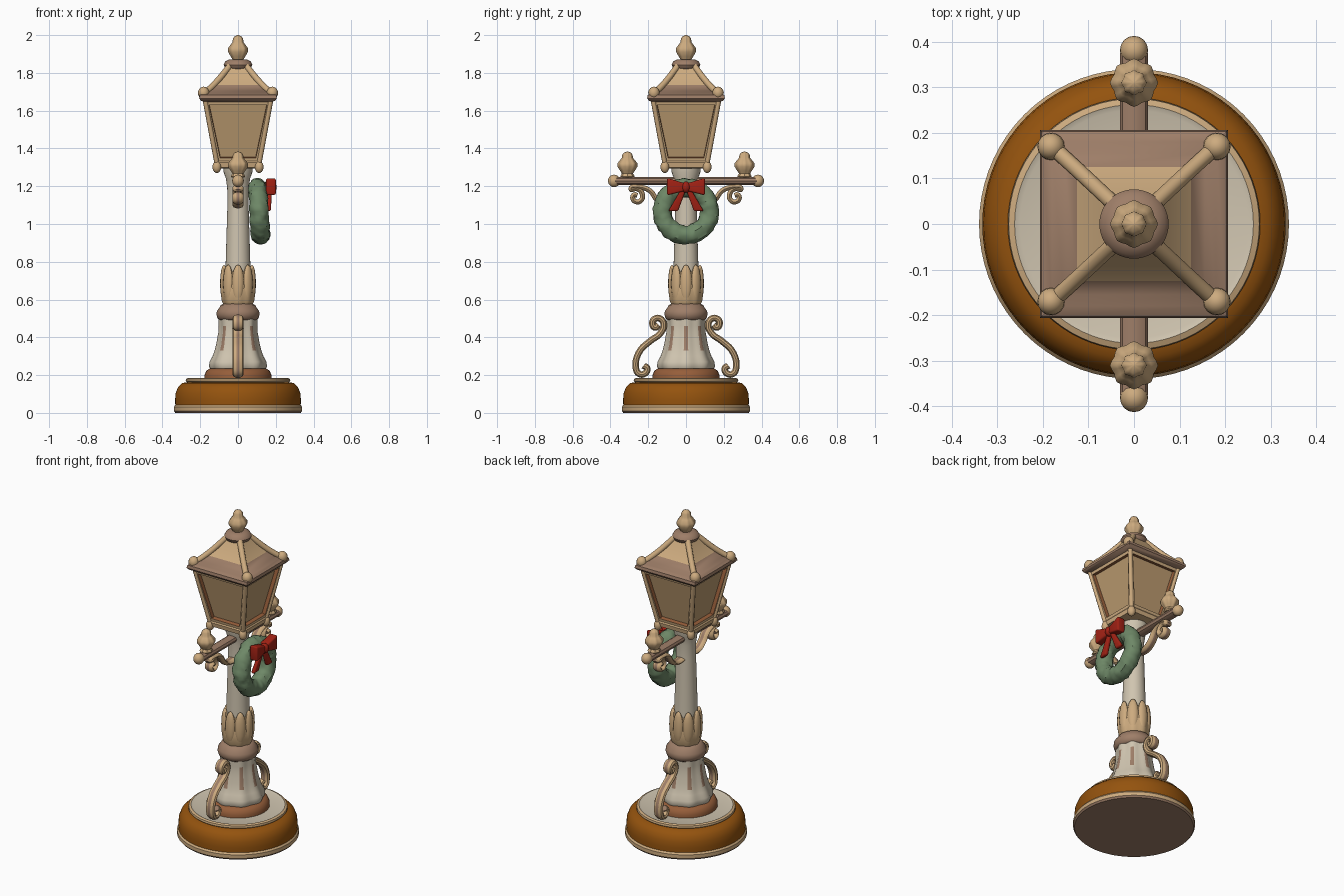
import bpy, bmesh, math
from mathutils import Vector, Matrix, noise

if "Cube" in bpy.data.objects:
    bpy.data.objects.remove(bpy.data.objects["Cube"])

# Colours (sRGB bytes to linear)
def mat(name, *rgb):
    m = bpy.data.materials.new(name)
    m.diffuse_color = [((c / 255 + 0.055) / 1.055) ** 2.4 for c in rgb] + [1]
    m.use_nodes = True
    m.node_tree.nodes["Principled BSDF"].inputs["Base Color"].default_value = m.diffuse_color
    return m

TAN = mat("tan", 205, 171, 127)
CREAM = mat("cream", 208, 197, 176)
TAUPE = mat("taupe", 158, 126, 104)
BROWN = mat("amber_brown", 148, 83, 14)
RUST = mat("rust_brown", 150, 94, 58)
GLASS = mat("glass_tan", 188, 155, 112)
GREEN = mat("wreath_green", 110, 136, 103)
RED = mat("ribbon_red", 160, 33, 20)


def finish(name, bm, mats):
    bmesh.ops.recalc_face_normals(bm, faces=bm.faces)
    me = bpy.data.meshes.new(name)
    bm.to_mesh(me)
    bm.free()
    for m in mats:
        me.materials.append(m)
    ob = bpy.data.objects.new(name, me)
    bpy.context.collection.objects.link(ob)
    return ob


def lathe(name, prof, mats, segs=48, lobes=0, amp=0, loc=(0, 0, 0), turn=0, rule=None):
    """Spin (r, z[, material]) points; closes both ends; optional lobed section."""
    bm = bmesh.new()
    rings = []
    for p in prof:
        ring = []
        for i in range(segs):
            a = 2 * math.pi * i / segs + turn
            r = p[0] * (1 + amp * math.cos(lobes * a))
            ring.append(bm.verts.new((r * math.cos(a), r * math.sin(a), p[1])))
        rings.append(ring)
    for k in range(len(rings) - 1):
        for i in range(segs):
            j = (i + 1) % segs
            f = bm.faces.new((rings[k][i], rings[k][j], rings[k + 1][j], rings[k + 1][i]))
            f.material_index = prof[k][2] if len(prof[k]) > 2 else 0
            if rule:
                rule(f)
    for k in (0, -1):
        f = bm.faces.new(rings[k])
        f.material_index = prof[k][2] if len(prof[k]) > 2 else 0
    bmesh.ops.translate(bm, verts=bm.verts, vec=loc)
    return finish(name, bm, mats)


def ball(name, loc, size, m, rot=None, segs=16):
    bm = bmesh.new()
    bmesh.ops.create_uvsphere(bm, u_segments=segs, v_segments=segs // 2 + 2, radius=1)
    M = Matrix.Translation(loc) @ (rot or Matrix()) @ Matrix.Diagonal((*size, 1))
    bmesh.ops.transform(bm, matrix=M, verts=bm.verts)
    return finish(name, bm, [m])


def tube(name, pts, radius, mats, widen=1):
    """Smooth rod through the points; edge faces take the second material."""
    cu = bpy.data.curves.new(name, 'CURVE')
    cu.dimensions = '3D'
    cu.bevel_depth, cu.bevel_resolution = radius, 3
    cu.resolution_u, cu.use_fill_caps = 6, True
    sp = cu.splines.new('BEZIER')
    sp.bezier_points.add(len(pts) - 1)
    for b, p in zip(sp.bezier_points, pts):
        b.co = p
        b.handle_left_type = b.handle_right_type = 'AUTO'
    ob = bpy.data.objects.new(name, cu)
    bpy.context.collection.objects.link(ob)
    bpy.context.view_layer.update()
    me = bpy.data.meshes.new_from_object(ob.evaluated_get(bpy.context.evaluated_depsgraph_get()))
    bpy.data.objects.remove(ob)
    me.materials.clear()
    for m in mats:
        me.materials.append(m)
    for f in me.polygons:
        f.material_index = int(len(mats) > 1 and abs(f.normal.x) < 0.55)
    for v in me.vertices:
        v.co.x *= widen
    ob = bpy.data.objects.new(name, me)
    bpy.context.collection.objects.link(ob)
    return ob


# Round base, bands coloured along the profile
lathe("base", [(0.332, 0, 3), (0.34, 0.01), (0.34, 0.032), (0.332, 0.042, 1), (0.333, 0.07, 1),
               (0.33, 0.105, 1), (0.318, 0.135, 1), (0.295, 0.158, 1), (0.27, 0.162), (0.277, 0.168),
               (0.275, 0.18), (0.262, 0.185, 2), (0.25, 0.18, 2), (0.1, 0.185, 2)],
      [TAN, BROWN, CREAM, TAUPE], 72)
lathe("plinth_ring", [(0.177, 0.18), (0.177, 0.2), (0.168, 0.222), (0.15, 0.235)], [RUST])

# Fluted bell with sunken slots
def slot(f):
    c = f.calc_center_median()
    a = (math.degrees(math.atan2(c.y, c.x)) + 22.5) % 45 - 22.5
    if abs(a) < 8 and 0.33 < c.z < 0.46:
        f.material_index = 1

lathe("bell", [(0.14, 0.23), (0.148, 0.245), (0.146, 0.27), (0.13, 0.3), (0.12, 0.33), (0.112, 0.36),
               (0.105, 0.4), (0.1, 0.43), (0.099, 0.46), (0.1, 0.5)], [CREAM, TAUPE], 64, 8, 0.035, rule=slot)
lathe("collar", [(0.095, 0.49), (0.108, 0.5), (0.114, 0.52), (0.112, 0.54), (0.1, 0.555),
                 (0.092, 0.57), (0.075, 0.578)], [TAUPE])

# Leaf cup
lathe("leaf_cup", [(0.07, 0.565), (0.083, 0.59), (0.088, 0.64), (0.084, 0.7), (0.075, 0.745), (0.06, 0.75)],
      [TAN], 48, 8, 0.03)
for i in range(8):
    R = Matrix.Rotation(i * math.pi / 4, 4, 'Z')
    ball("leaf", R @ Vector((0.074, 0, 0.685)), (0.021, 0.032, 0.1), TAN, R, 12)

# Column with flared head
lathe("column", [(0.066, 0.7), (0.065, 0.8), (0.056, 1.1), (0.057, 1.19), (0.064, 1.24),
                 (0.076, 1.275), (0.076, 1.31)], [CREAM])

# Scrolls at the base, and arm scrolls under the cross bar
FOOT = [(.225, .25), (.205, .235), (.22, .207), (.25, .208), (.266, .245), (.246, .325), (.19, .38), (.137, .42),
        (.118, .465), (.135, .498), (.165, .498), (.178, .473), (.162, .452), (.147, .468)]
ARM = [(.258, 1.15), (.272, 1.155), (.282, 1.138), (.265, 1.118), (.238, 1.125), (.232, 1.16), (.262, 1.188),
       (.292, 1.185), (.25, 1.195), (.19, 1.175), (.155, 1.13), (.11, 1.1), (.04, 1.1)]
KNOB = [(0.03, 0), (0.036, 0.008), (0.028, 0.025), (0.036, 0.04), (0.05, 0.065), (0.05, 0.085),
        (0.036, 0.105), (0.027, 0.118), (0.026, 0.135), (0.017, 0.148), (0.002, 0.154)]
for s in (1, -1):
    tube("foot_scroll", [(0, s * y, z) for y, z in FOOT], 0.018, [TAN, TAUPE], 1.6)
    tube("arm_scroll", [(0, s * y, z) for y, z in ARM], 0.014, [TAN, TAUPE], 2)
    ball("bar_end", (0, s * 0.381, 1.228), (0.031, 0.032, 0.033), TAN)
    lathe("arm_finial", [(r, z * 0.9) for r, z in KNOB], [TAN], 32, 8, 0.06, (0, s * 0.31, 1.245))
tube("cross_bar", [(0, -0.375, 1.228), (0, 0, 1.228), (0, 0.375, 1.228)], 0.023, [TAUPE], 1.35)

# Lantern: tapered square body with sunken panes
Q, H = math.sqrt(2), math.pi / 4
def square(prof):
    return [(p[0] * Q, *p[1:]) for p in prof]

body = lathe("lantern_body", square([(0.115, 1.325), (0.178, 1.65)]), [TAN, GLASS, RUST], 4, turn=H)
bm = bmesh.new()
bm.from_mesh(body.data)
sides = [f for f in bm.faces if abs(f.normal.z) < 0.7]
bmesh.ops.inset_individual(bm, faces=sides, thickness=0.032)
rev = bmesh.ops.inset_individual(bm, faces=sides, thickness=0.002, depth=-0.022)
for f in rev["faces"]:
    f.material_index = 2
for f in sides:
    f.material_index = 1
bm.to_mesh(body.data)
bm.free()
lathe("lantern_sill", square([(0.1, 1.295), (0.118, 1.3), (0.122, 1.325), (0.112, 1.338)]), [TAN], 4, turn=H)
lathe("roof", square([(0.17, 1.645), (0.195, 1.652), (0.206, 1.665), (0.203, 1.682), (0.18, 1.694), (0.155, 1.706),
                      (0.125, 1.735, 1), (0.09, 1.775, 1), (0.055, 1.83, 1)]), [TAUPE, TAN], 4, turn=H)
for sx in (1, -1):
    for sy in (1, -1):
        # corner posts, ridges, knobs and feet
        tube("corner_post", [(sx * 0.112, sy * 0.112, 1.32), (sx * 0.174, sy * 0.174, 1.655)], 0.013, [TAN])
        tube("roof_ridge", [(sx * 0.178, sy * 0.168, 1.69), (sx * 0.12, sy * 0.115, 1.745),
                            (sx * 0.045, sy * 0.045, 1.835)], 0.017, [TAN])
        ball("corner_knob", (sx * 0.182, sy * 0.17, 1.694), (0.03, 0.03, 0.033), TAN)
        ball("corner_foot", (sx * 0.112, sy * 0.112, 1.302), (0.023, 0.023, 0.032), TAN)
lathe("roof_collar", [(0.05, 1.815), (0.068, 1.825), (0.076, 1.843), (0.068, 1.86), (0.045, 1.872)], [TAUPE])
lathe("top_finial", KNOB, [TAN], 32, 8, 0.05, (0, 0, 1.846))

# Lumpy wreath hung on the right side
bm = bmesh.new()
N, K = 72, 18
grid = []
for i in range(N):
    a = 2 * math.pi * i / N
    d = Vector((0, math.cos(a), math.sin(a)))
    row = []
    for j in range(K):
        b = 2 * math.pi * j / K
        n = d * math.cos(b) + Vector((math.sin(b), 0, 0))
        p = d * 0.125 + n * 0.05
        p += n * 0.009 * noise.noise(p * 34)
        row.append(bm.verts.new(p))
    grid.append(row)
for i in range(N):
    for j in range(K):
        i2, j2 = (i + 1) % N, (j + 1) % K
        bm.faces.new((grid[i][j], grid[i2][j], grid[i2][j2], grid[i][j2]))
M = Matrix.Translation((0.112, 0, 1.067)) @ Matrix.Rotation(math.radians(-3), 4, 'Y')
bmesh.ops.transform(bm, matrix=M, verts=bm.verts)
finish("wreath", bm, [GREEN])

# Ribbon bow: flared loops, tails and knot
def ribbon(name, a, b, ha, hb, across, depth):
    """Soft tapered block from a to b, half-widths ha and hb along across."""
    a, b, w, t = Vector(a), Vector(b), Vector(across), Vector((depth, 0, 0))
    bm = bmesh.new()
    ends = [[bm.verts.new(c + w * h * u + t * v) for u, v in ((-1, -1), (1, -1), (1, 1), (-1, 1))]
            for c, h in ((a, ha), (b, hb))]
    bm.faces.new(ends[0])
    bm.faces.new(ends[1])
    for i in range(4):
        j = (i + 1) % 4
        bm.faces.new((ends[0][i], ends[0][j], ends[1][j], ends[1][i]))
    bmesh.ops.bevel(bm, geom=bm.edges[:], offset=0.009, segments=3, profile=0.5, affect='EDGES')
    finish(name, bm, [RED])

for s in (1, -1):
    ribbon("bow_loop", (0.168, s * 0.005, 1.195), (0.175, s * 0.1, 1.198), 0.02, 0.046, (0, 0, 1), 0.026)
    ribbon("bow_tail", (0.168, s * 0.01, 1.19), (0.162, s * 0.068, 1.068), 0.013, 0.026, (0, 1, 0), 0.012)
ball("bow_knot", (0.18, 0, 1.195), (0.025, 0.024, 0.03), RED)

bpy.ops.object.select_all(action='SELECT')
bpy.context.view_layer.objects.active = body
bpy.ops.object.shade_smooth_by_angle(angle=math.radians(38))
